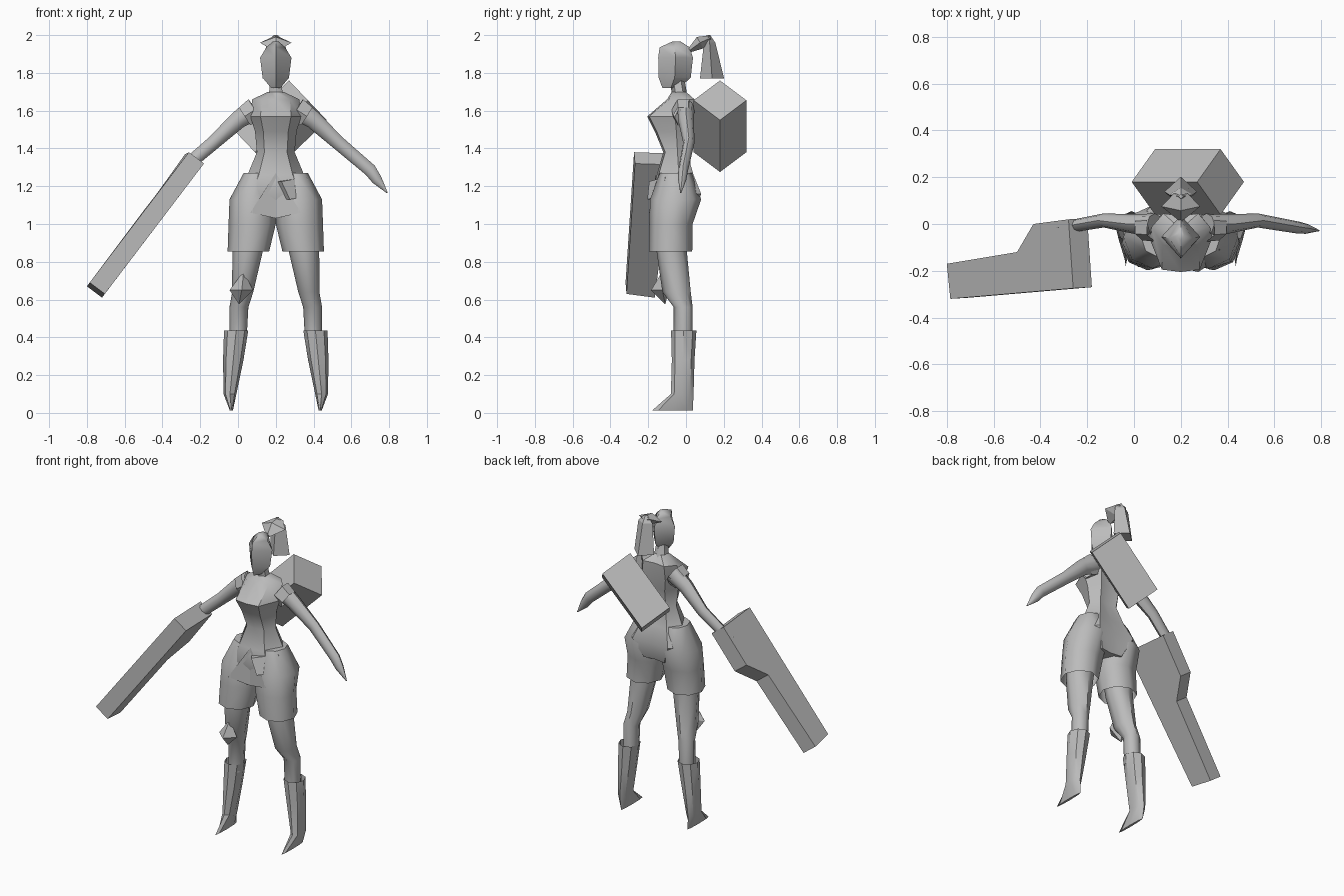
import bpy, bmesh, math
from mathutils import Vector

if "Cube" in bpy.data.objects:
    bpy.data.objects.remove(bpy.data.objects["Cube"])

CX = 0.2  # body symmetry plane
grey = bpy.data.materials.new("plain_grey")
grey.diffuse_color = (0.5, 0.5, 0.5, 1)
grey.use_nodes = True
grey.node_tree.nodes["Principled BSDF"].inputs["Base Color"].default_value = grey.diffuse_color


def finish(name, bm, x=CX, mirror=False, angle=50):
    bmesh.ops.recalc_face_normals(bm, faces=bm.faces)
    me = bpy.data.meshes.new(name)
    bm.to_mesh(me)
    bm.free()
    me.materials.append(grey)
    ob = bpy.data.objects.new(name, me)
    bpy.context.collection.objects.link(ob)
    ob.location.x = x
    bpy.ops.object.select_all(action='DESELECT')
    ob.select_set(True)
    bpy.context.view_layer.objects.active = ob
    if angle:
        bpy.ops.object.shade_smooth_by_angle(angle=math.radians(angle))
    if mirror:
        ob.modifiers.new("mirror", 'MIRROR').use_mirror_merge = False
    return ob


def skin(bm, rings, caps=(True, True)):
    rows = [[bm.verts.new(p) for p in r] for r in rings]
    n = len(rows[0])
    for a, b in zip(rows, rows[1:]):
        for i in range(n):
            bm.faces.new((a[i], a[(i + 1) % n], b[(i + 1) % n], b[i]))
    for row, cap in zip((rows[0], rows[-1]), caps):
        if cap:
            bm.faces.new(row)


def tube(name, pts, n=8, flat=True, mirror=False, caps=(True, True), angle=50):
    """Rings of (x, y, z, width radius, depth radius), level or following the path."""
    cs = [Vector(p[:3]) for p in pts]
    rings = []
    for k, p in enumerate(pts):
        t = Vector((0, 0, 1)) if flat else (cs[min(k + 1, len(cs) - 1)] - cs[max(k - 1, 0)]).normalized()
        u = (Vector((0, 1, 0)) - t * t.y).normalized()
        w = u.cross(t)
        rings.append([cs[k] + w * p[3] * math.sin(a) - u * p[4] * math.cos(a)
                      for a in (i * math.tau / n for i in range(n))])
    bm = bmesh.new()
    skin(bm, rings, caps)
    return finish(name, bm, mirror=mirror, angle=angle)


def prism(name, outline, offset):
    """Flat outline extruded along an offset."""
    bm = bmesh.new()
    base = [Vector(p) for p in outline]
    skin(bm, [base, [p + Vector(offset) for p in base]])
    return finish(name, bm, x=0, angle=0)


# Torso: rings of (height, half width, front y, back y), flat bust and pelvis
torso = [(1.70, .04, -.075, .0), (1.66, .125, -.10, .045), (1.57, .135, -.205, .04),
         (1.49, .11, -.165, .025), (1.38, .10, -.12, .005), (1.26, .15, -.155, .04),
         (1.16, .21, -.175, .08), (1.04, .12, -.13, .04)]
rings = []
for z, w, f, b in torso:
    m = b * .6 + f * .4
    half = [(.6 * w, f + .01), (w, m), (.6 * w, b)]
    rings.append([(0, f, z)] + [(x, y, z) for x, y in half] + [(0, b - .01, z)]
                 + [(-x, y, z) for x, y in reversed(half)])
bm = bmesh.new()
skin(bm, rings)
finish("torso", bm, angle=40)

# Front panel of the shorts
bm = bmesh.new()
t, l, r, c = [bm.verts.new(p) for p in
              ((0, -.158, 1.27), (-.135, -.195, 1.06), (.135, -.195, 1.06), (0, -.165, 1.03))]
bm.faces.new((t, l, c))
bm.faces.new((t, c, r))
finish("shorts_front_panel", bm, angle=0)

# Head, neck and hair
tube("head", [(0, -.05, 1.967, .015, .02), (0, -.06, 1.935, .05, .08), (0, -.055, 1.88, .083, .092),
              (0, -.06, 1.775, .07, .085), (0, -.08, 1.72, .025, .045)], n=4, angle=60)
tube("neck", [(0, -.02, 1.62, .08, .05), (0, -.035, 1.69, .042, .04), (0, -.05, 1.78, .03, .04)], n=6)
tube("hair_knot", [(0, .02, 1.92, .015, .012), (0, .075, 1.96, .083, .035), (0, .13, 1.985, .03, .015)],
     n=4, flat=False, angle=0)
tube("ponytail", [(0, .118, 2.0, .01, .01), (0, .125, 1.96, .05, .03), (0, .138, 1.77, .07, .064)],
     n=4, angle=0)

# Arms and sleeves
tube("arms", [(.11, 0, 1.61, .06, .045), (.20, 0, 1.55, .047, .042), (.33, .015, 1.43, .037, .03),
              (.50, -.015, 1.285, .034, .026), (.535, -.02, 1.235, .028, .022),
              (.59, -.028, 1.165, .003, .003)], flat=False, mirror=True)
tube("sleeves", [(.11, -.015, 1.605, .075, .06), (.165, -.015, 1.57, .064, .055)],
     n=6, flat=False, mirror=True, caps=(False, False), angle=0)

# Shorts, legs and boots
tube("shorts_legs", [(.10, -.055, 1.27, .07, .085), (.12, -.055, 1.13, .125, .135),
                     (.125, -.08, 1.0, .125, .115), (.145, -.082, .855, .11, .115)],
     mirror=True, caps=(True, False))
tube("legs", [(.135, -.075, 1.0, .09, .085), (.15, -.075, .85, .08, .08), (.175, -.05, .64, .056, .075),
              (.195, -.015, .56, .05, .05), (.20, -.015, .38, .045, .05)], mirror=True)
tube("boots", [(.21, -.012, .435, .064, .067), (.225, -.015, .28, .054, .06),
               (.2425, -.02, .10, .034, .06), (.235, -.072, .012, .008, .108)],
     mirror=True, caps=(False, True), angle=40)

# Pointed knee pad on one leg
bm = bmesh.new()
for p in ((.03, -.125, .75), (-.045, -.125, .65), (.08, -.125, .65),
          (.005, -.11, .575), (.02, -.185, .65), (.02, -.09, .65)):
    bm.verts.new(p)
bmesh.ops.convex_hull(bm, input=bm.verts)
finish("knee_pad", bm, x=0, angle=0)

# Hip pouch, tilted backpack and stepped forearm weapon
prism("hip_pouch", [(.23, -.195, 1.225), (.365, -.11, 1.25), (.395, -.125, 1.15), (.275, -.205, 1.13)],
      (-.03, .05, 0))
prism("backpack", [(.27, .18, 1.76), (.37, .32, 1.655), (.47, .18, 1.55), (.37, .04, 1.655)],
      (-.28, 0, -.275))
prism("arm_weapon", [(-.28, .02, 1.37), (-.26, -.275, 1.38), (-.785, -.32, .69), (-.80, -.17, .67),
                     (-.50, -.12, 1.07), (-.43, 0, 1.16)], (.08, .005, -.06))
